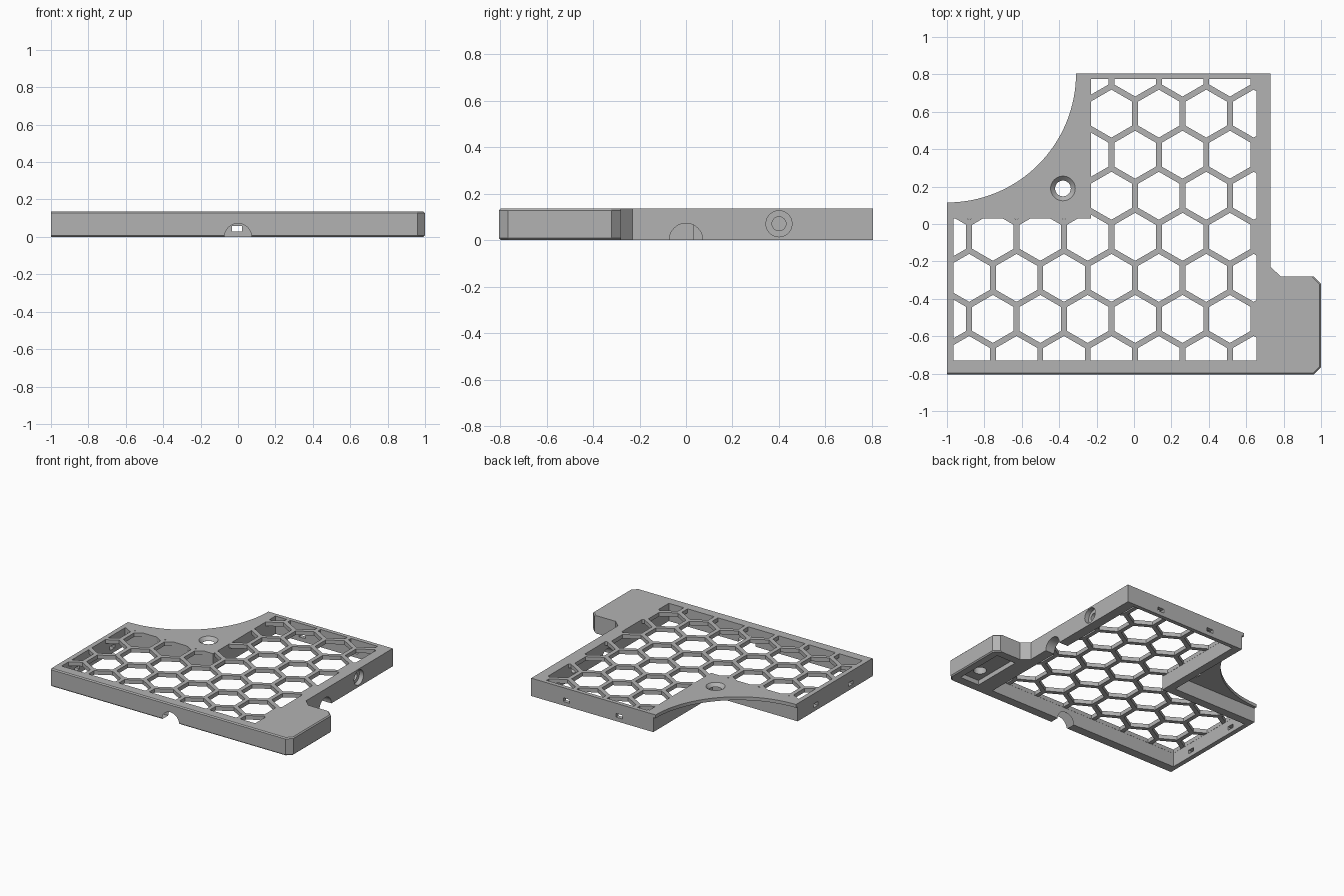
import bpy, bmesh, math
from mathutils import Matrix, Vector

H = 0.135          # overall height
GRID = 0.03        # lattice thickness
LIP = 0.025        # thickness of the curved corner plate

cube = bpy.data.objects.get("Cube")
if cube:
    bpy.data.objects.remove(cube, do_unlink=True)

grey = bpy.data.materials.new("plain grey")
grey.use_nodes = True
color = (0.45, 0.45, 0.45, 1)
grey.diffuse_color = color
grey.node_tree.nodes["Principled BSDF"].inputs["Base Color"].default_value = color


def finish(name, bm):
    bmesh.ops.recalc_face_normals(bm, faces=bm.faces)
    mesh = bpy.data.meshes.new(name)
    bm.to_mesh(mesh)
    bm.free()
    mesh.materials.append(grey)
    obj = bpy.data.objects.new(name, mesh)
    bpy.context.collection.objects.link(obj)
    return obj


def add_prism(bm, points, z0, z1):
    face = bm.faces.new([bm.verts.new((x, y, z0)) for x, y in points])
    out = bmesh.ops.extrude_face_region(bm, geom=[face])["geom"]
    top = [v for v in out if isinstance(v, bmesh.types.BMVert)]
    bmesh.ops.translate(bm, verts=top, vec=(0, 0, z1 - z0))


def prism(name, points, z0, z1):
    bm = bmesh.new()
    add_prism(bm, points, z0, z1)
    return finish(name, bm)


def box(name, x0, x1, y0, y1, z0, z1):
    return prism(name, [(x0, y0), (x1, y0), (x1, y1), (x0, y1)], z0, z1)


def tube(name, start, end, r1, r2=None):
    a, b = Vector(start), Vector(end)
    turn = (b - a).to_track_quat("Z", "Y").to_matrix().to_4x4()
    bm = bmesh.new()
    bmesh.ops.create_cone(bm, cap_ends=True, segments=40, radius1=r1,
                          radius2=r1 if r2 is None else r2, depth=(b - a).length,
                          matrix=Matrix.Translation((a + b) / 2) @ turn)
    return finish(name, bm)


def boolean(target, tool, operation="DIFFERENCE"):
    mod = target.modifiers.new("cut", "BOOLEAN")
    mod.operation, mod.solver, mod.object = operation, "EXACT", tool
    bpy.context.view_layer.objects.active = target
    bpy.ops.object.modifier_apply(modifier=mod.name)
    bpy.data.objects.remove(tool, do_unlink=True)


def opening(inset):
    # L-shaped area spanned by the lattice
    i = inset
    return [(-0.965 + i, -0.73 + i), (0.655 - i, -0.73 + i), (0.655 - i, 0.775 - i),
            (-0.23 + i, 0.775 - i), (-0.23 + i, 0.03 - i), (-0.965 + i, 0.03 - i)]


# Outer body with side tab and concave corner
R = 0.69
arc = [(-1 + R * math.cos(a), 0.805 - R * math.sin(a))
       for a in (math.pi / 2 * k / 32 for k in range(33))]
outline = [(-1, -0.805), (0.96, -0.805), (1, -0.765), (1, -0.32), (0.96, -0.28),
           (0.785, -0.28), (0.73, -0.23), (0.73, 0.805)] + arc
bm = bmesh.new()
add_prism(bm, outline, 0, H)
rim = [e for e in bm.edges if abs(e.verts[0].co.z - e.verts[1].co.z) < 0.001
       and (all(v.co.y < -0.76 for v in e.verts) or all(v.co.x > 0.95 for v in e.verts))]
bmesh.ops.bevel(bm, geom=rim, offset=0.008, segments=1, affect="EDGES")
frame = finish("honeycomb_tray", bm)

# Hollow underside and the thin corner plate
boolean(frame, prism("pocket", opening(0), -0.1, H - GRID))
boolean(frame, box("corner_undercut", -1.1, -0.29, 0.095, 0.9, -0.1, H - LIP))

# Honeycomb openings, clipped to the lattice area
pitch, flat = 0.2535, 0.222
bm = bmesh.new()
for row in range(8):
    y = -0.727 + row * pitch * math.sqrt(3) / 2
    for col in range(-5, 5):
        x = 0.006 + (col + (0.5 if row % 2 == 0 else 0)) * pitch
        hexagon = [(x + flat / math.sqrt(3) * math.sin(k * math.pi / 3),
                    y + flat / math.sqrt(3) * math.cos(k * math.pi / 3)) for k in range(6)]
        add_prism(bm, hexagon, H - GRID - 0.02, H + 0.02)
cells = finish("cells", bm)
boolean(cells, prism("clip", opening(0.001), 0, H + 0.1), "INTERSECT")
boolean(frame, cells)

# Countersunk hole in the corner plate
boolean(frame, tube("corner_hole", (-0.38, 0.19, 0), (-0.38, 0.19, 0.2), 0.042))
boolean(frame, tube("countersink", (-0.38, 0.19, H - 0.026), (-0.38, 0.19, H + 0.001),
                    0.04, 0.067))

# Cable arches in the front and right walls
boolean(frame, tube("front_arch", (0, -0.9, 0), (0, -0.7, 0), 0.072))
boolean(frame, tube("side_arch", (0.6, 0, 0), (0.8, 0, 0), 0.072))

# Counterbored hole in the right wall
boolean(frame, tube("side_bore", (0.695, 0.4, 0.07), (0.8, 0.4, 0.07), 0.056))
boolean(frame, tube("side_hole", (0.6, 0.4, 0.07), (0.72, 0.4, 0.07), 0.03))

# Small slots in the back and left walls
for x in (-0.005, 0.435):
    boolean(frame, box("back_slot", x - 0.027, x + 0.027, 0.74, 0.85, 0.03, 0.058))
for y in (-0.12, -0.54):
    boolean(frame, box("left_slot", -1.05, -0.93, y - 0.027, y + 0.027, 0.03, 0.058))

# Recess and blind hole under the tab
boolean(frame, box("tab_recess", 0.78, 0.94, -0.73, -0.34, -0.1, 0.035))
boolean(frame, tube("tab_hole", (0.86, -0.62, -0.1), (0.86, -0.62, 0.09), 0.045))

bpy.ops.object.select_all(action="DESELECT")
frame.select_set(True)
bpy.context.view_layer.objects.active = frame
bpy.ops.object.shade_smooth_by_angle(angle=math.radians(25))
